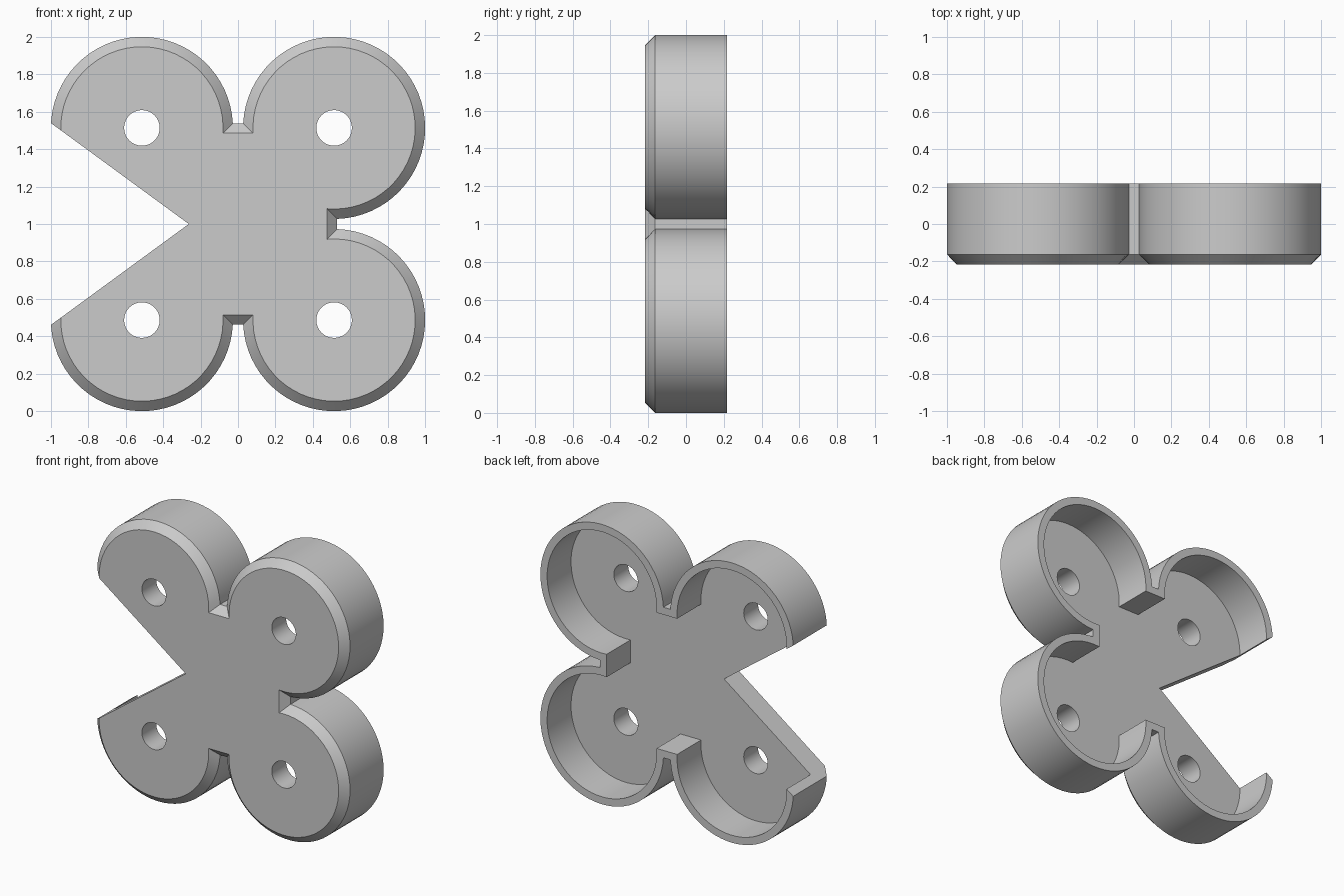
import bpy, bmesh
from math import sin, cos, asin, acos, pi, radians
from mathutils import Matrix

cube = bpy.data.objects.get("Cube")
if cube:
    bpy.data.objects.remove(cube, do_unlink=True)

LOBE_C, LOBE_R = 0.5135, 0.4865     # lobe centre offset and radius
HALF_X, HALF_Z = 0.529, 0.538       # half size of the central block
WALL, FRONT, BACK = 0.053, -0.216, 0.216
FLOOR = FRONT + 0.162
STEPS = 48

grey = bpy.data.materials.new("plain grey")
grey.use_nodes = True
grey.diffuse_color = (0.6, 0.6, 0.6, 1)
grey.node_tree.nodes["Principled BSDF"].inputs["Base Color"].default_value = (0.6, 0.6, 0.6, 1)


def make_object(name, bm):
    bmesh.ops.recalc_face_normals(bm, faces=bm.faces)
    mesh = bpy.data.meshes.new(name)
    bm.to_mesh(mesh)
    bm.free()
    mesh.materials.append(grey)
    obj = bpy.data.objects.new(name, mesh)
    bpy.context.collection.objects.link(obj)
    return obj


def outline(inset):
    """Four-lobed outline moved inwards by inset."""
    r = LOBE_R - inset
    start = -acos((HALF_X - inset - LOBE_C) / r)
    end = pi - asin((HALF_Z - inset - LOBE_C) / r)
    arc = []
    for i in range(STEPS + 1):
        a = start + (end - start) * i / STEPS
        arc.append((LOBE_C + r * cos(a), LOBE_C + r * sin(a)))
    half = arc + [(-x, z) for x, z in reversed(arc)]
    return half + [(-x, -z) for x, z in half]


def loft(name, rings):
    """Skin a list of (points, y) rings and cap both ends."""
    bm = bmesh.new()
    loops = [[bm.verts.new((x, y, z + 1)) for x, z in pts] for pts, y in rings]
    for a, b in zip(loops, loops[1:]):
        for i in range(len(a)):
            j = (i + 1) % len(a)
            bm.faces.new((a[i], a[j], b[j], b[i]))
    bm.faces.new(loops[0])
    bm.faces.new(loops[-1])
    return make_object(name, bm)


# Hollow tray: chamfered front, outer wall, back rim, inner wall, floor
outer, inner = outline(0), outline(WALL)
tray = loft("lobed_tray", [(inner, FRONT), (outer, FRONT + WALL), (outer, BACK),
                           (inner, BACK), (inner, FLOOR)])

# Wedge opening on the right side
wedge = [(-0.263, 0), (-1.263, 0.732), (-1.263, -0.732)]
cutters = [loft("wedge_cutter", [(wedge, -0.5), (wedge, 0.5)])]

# Round hole in each lobe
for sx in (-1, 1):
    for sz in (-1, 1):
        bm = bmesh.new()
        place = Matrix.Translation((sx * LOBE_C, 0, 1 + sz * LOBE_C)) @ Matrix.Rotation(radians(90), 4, "X")
        bmesh.ops.create_cone(bm, cap_ends=True, segments=48, radius1=0.095,
                              radius2=0.095, depth=1, matrix=place)
        cutters.append(make_object("hole_cutter", bm))

bpy.ops.object.select_all(action="DESELECT")
tray.select_set(True)
bpy.context.view_layer.objects.active = tray
for cutter in cutters:
    cutter.hide_render = True
    mod = tray.modifiers.new("cut", "BOOLEAN")
    mod.operation, mod.solver, mod.object = "DIFFERENCE", "EXACT", cutter
    bpy.ops.object.modifier_apply(modifier=mod.name)
    bpy.data.objects.remove(cutter, do_unlink=True)

bpy.ops.object.shade_smooth_by_angle(angle=radians(30))
